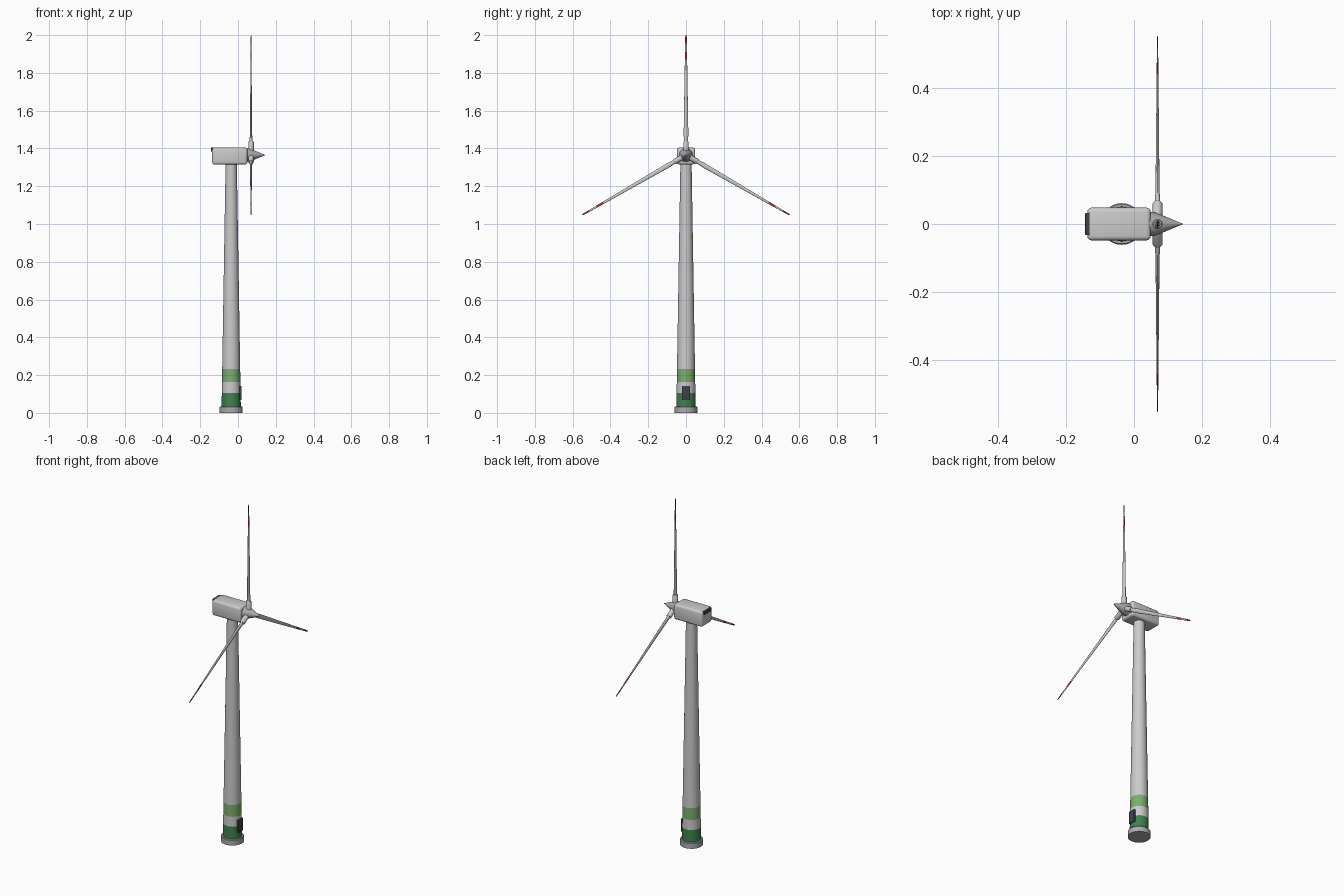
import bpy, bmesh, math
from mathutils import Matrix, Vector

if "Cube" in bpy.data.objects:
    bpy.data.objects.remove(bpy.data.objects["Cube"])

TX = -0.036            # tower axis
HX, HZ = 0.069, 1.365  # rotor centre


def material(name, r, g, b):
    m = bpy.data.materials.new(name)
    m.diffuse_color = (r, g, b, 1)
    m.use_nodes = True
    m.node_tree.nodes["Principled BSDF"].inputs["Base Color"].default_value = m.diffuse_color
    return m


DARK_GREEN = material("dark_green", 0.05, 0.22, 0.08)
GREEN = material("light_green", 0.2, 0.42, 0.16)
RED = material("red", 0.55, 0.03, 0.03)
DARK = material("dark_grey", 0.05, 0.055, 0.065)
WHITE = material("off_white", 0.72, 0.73, 0.74)
GREY = material("mid_grey", 0.4, 0.41, 0.43)


def finish(name, bm, mat, smooth=True):
    bmesh.ops.recalc_face_normals(bm, faces=bm.faces)
    me = bpy.data.meshes.new(name)
    bm.to_mesh(me)
    bm.free()
    ob = bpy.data.objects.new(name, me)
    bpy.context.collection.objects.link(ob)
    me.materials.append(mat)
    if smooth:
        bpy.ops.object.select_all(action='DESELECT')
        ob.select_set(True)
        bpy.context.view_layer.objects.active = ob
        bpy.ops.object.shade_smooth_by_angle(angle=math.radians(35))
    return ob


def loft(name, sections, mat, matrix=Matrix(), n=32, caps=True):
    """Elliptical sections (height, half x, half y) stacked along local z."""
    bm = bmesh.new()
    rings = []
    for h, a, b in sections:
        rings.append([bm.verts.new(matrix @ Vector((
            a * math.cos(2 * math.pi * i / n), b * math.sin(2 * math.pi * i / n), h)))
            for i in range(n)])
    for lo, hi in zip(rings, rings[1:]):
        for i in range(n):
            j = (i + 1) % n
            bm.faces.new((lo[i], lo[j], hi[j], hi[i]))
    if caps:
        bm.faces.new(rings[0])
        bm.faces.new(rings[-1])
    return finish(name, bm, mat)


def box(name, lo, hi, mat, bevel):
    bm = bmesh.new()
    bmesh.ops.create_cube(bm, size=1)
    lo, hi = Vector(lo), Vector(hi)
    for v in bm.verts:
        v.co = Vector([(l + h) / 2 + c * (h - l) for l, h, c in zip(lo, hi, v.co)])
    bmesh.ops.bevel(bm, geom=bm.edges[:], offset=bevel, segments=3,
                    profile=0.5, affect='EDGES')
    return finish(name, bm, mat)


# Foundation and tower with painted bands
tower_at = Matrix.Translation((TX, 0, 0))
loft("foundation", [(0, .061, .061), (.03, .061, .061), (.034, .058, .058)], GREY, tower_at)


def tower_radius(z):
    return 0.0515 - 0.0165 * z


for name, z0, z1, mat in (("tower_band_dark", .03, .105, DARK_GREEN),
                          ("tower_band_white", .105, .163, WHITE),
                          ("tower_band_light", .163, .232, GREEN),
                          ("tower_shaft", .232, 1.325, WHITE)):
    loft(name, [(z, tower_radius(z), tower_radius(z)) for z in (z0, z1)],
         mat, tower_at, caps=False)

# Entrance door
box("door", (-.002, -.022, .068), (.019, .022, .142), DARK, .002)

# Nacelle and rear vent
box("nacelle", (-.137, -.048, 1.315), (.049, .048, 1.405), WHITE, .012)
box("rear_vent", (-.143, -.032, 1.385), (-.130, .032, 1.404), DARK, .001)

# Spinner cone pointing along +x
to_x = Matrix.Translation((0, 0, HZ)) @ Matrix.Rotation(math.pi / 2, 4, 'Y')
loft("spinner", [(.045, .036, .036), (.06, .034, .034), (.085, .025, .025),
                 (.135, .004, .004), (.143, .001, .001)], GREY, to_x)


# Blades: thickness along x, chord along y
def blade_size(r):
    if r < .11:
        t = (r - .06) / .05
        return .009 + (.006 - .009) * t, .010 + (.0125 - .010) * t
    t = (r - .11) / .525
    return .006 - .0045 * t, .0125 - .0085 * t


for k in range(3):
    m = Matrix.Translation((HX, 0, HZ)) @ Matrix.Rotation(k * 2 * math.pi / 3, 4, 'X')
    loft(f"blade_root_{k + 1}", [(0, .0145, .0145), (.068, .0145, .0145), (.072, .012, .012)],
         WHITE, m, 24)
    for part, radii, mat in (("inner", (.06, .085, .11, .3, .505), WHITE),
                             ("red_band", (.505, .545), RED),
                             ("middle", (.545, .59), WHITE),
                             ("red_tip", (.59, .625, .635), RED)):
        secs = [(r, *blade_size(r)) for r in radii]
        if part == "red_tip":
            secs[-1] = (.635, .001, .0022)
        loft(f"blade_{part}_{k + 1}", secs, mat, m, 16, caps=part == "red_tip")
